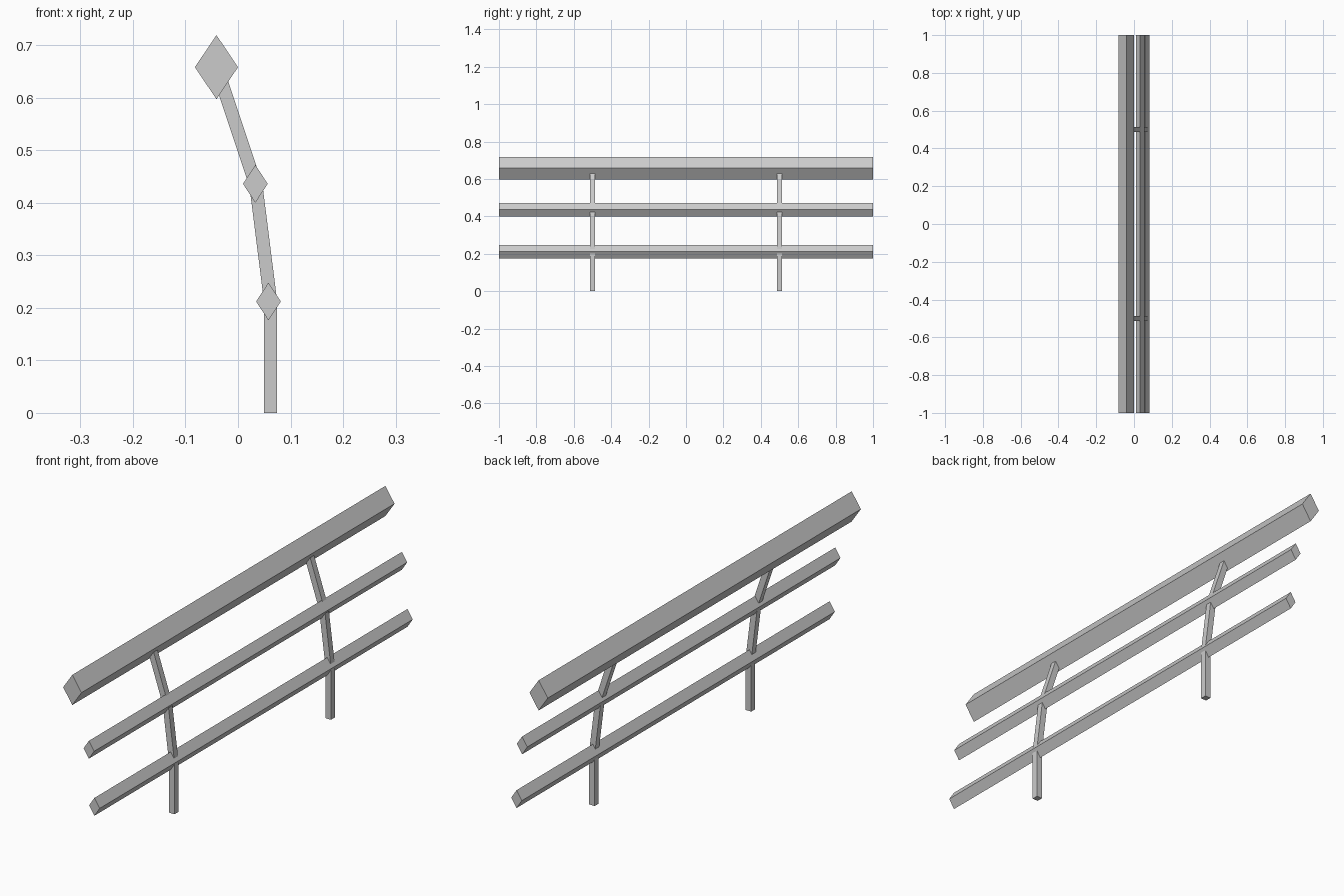
import bpy
import bmesh
from mathutils import Vector

if "Cube" in bpy.data.objects:
    bpy.data.objects.remove(bpy.data.objects["Cube"])


def prism(name, profile, y0, y1):
    """Extrude an (x, z) outline along y into a closed solid."""
    bm = bmesh.new()
    face = bm.faces.new([bm.verts.new((x, y0, z)) for x, z in profile])
    ext = bmesh.ops.extrude_face_region(bm, geom=[face])
    verts = [g for g in ext["geom"] if isinstance(g, bmesh.types.BMVert)]
    bmesh.ops.translate(bm, verts=verts, vec=(0, y1 - y0, 0))
    bmesh.ops.recalc_face_normals(bm, faces=bm.faces)
    mesh = bpy.data.meshes.new(name)
    bm.to_mesh(mesh)
    bm.free()
    obj = bpy.data.objects.new(name, mesh)
    bpy.context.collection.objects.link(obj)
    return obj


def rail(name, x, z, half_w, half_h):
    diamond = [(x - half_w, z), (x, z - half_h), (x + half_w, z), (x, z + half_h)]
    return prism(name, diamond, -1, 1)


def beam(name, start, end, y, thick=0.025):
    """Straight square bar between two (x, z) points."""
    a, b = Vector(start), Vector(end)
    d = (b - a).normalized()
    n = Vector((d.y, -d.x)) * thick / 2
    return prism(name, [a - n, a + n, b + n, b - n], y - thick / 2, y + thick / 2)


# Diamond-section rails along the length
rail("top_rail", -0.041, 0.658, 0.041, 0.061)
rail("middle_rail", 0.033, 0.436, 0.0235, 0.036)
rail("lower_rail", 0.058, 0.212, 0.0235, 0.036)

# Two supports that lean back in three straight segments
path = [(0.062, 0.0), (0.062, 0.212), (0.034, 0.434), (-0.041, 0.658)]
parts = ["lower_post", "middle_post", "upper_post"]
for side, y in (("front", -0.5), ("back", 0.5)):
    for part, start, end in zip(parts, path, path[1:]):
        beam(f"{side}_{part}", start, end, y)
